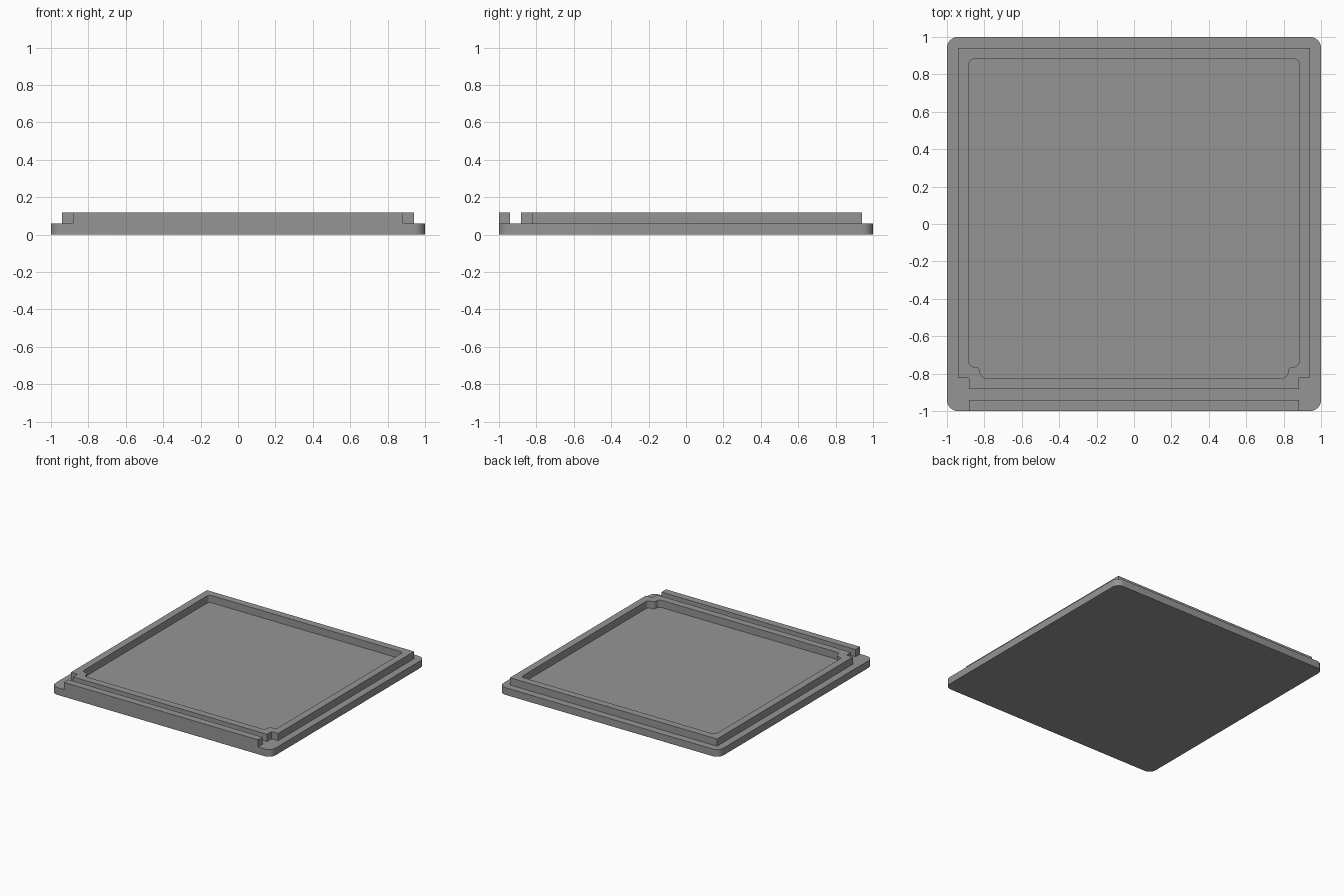
import bpy, bmesh, math
from mathutils import Vector

if "Cube" in bpy.data.objects:
    bpy.data.objects.remove(bpy.data.objects["Cube"])

T = 0.059          # wall and step thickness
grey = bpy.data.materials.new("plain grey")
grey.diffuse_color = (0.30, 0.30, 0.30, 1)
grey.use_nodes = True
grey.node_tree.nodes["Principled BSDF"].inputs["Base Color"].default_value = grey.diffuse_color


def rounded(points, steps=8):
    """Outline from (x, y, radius) corners, replacing each corner by an arc."""
    out = []
    for i, (x, y, r) in enumerate(points):
        p = Vector((x, y))
        if r == 0:
            out.append(p)
            continue
        a = (Vector(points[i - 1][:2]) - p).normalized()
        b = (Vector(points[(i + 1) % len(points)][:2]) - p).normalized()
        centre = p + (a + b) * r      # all corners are square
        for k in range(steps + 1):
            t = math.pi / 2 * k / steps
            out.append(centre - b * r * math.cos(t) - a * r * math.sin(t))
    return out


def prism(name, right_half, z0, z1):
    """Mirror a right-hand half outline (front to back) and extrude it."""
    pts = right_half + [(-x, y, r) for x, y, r in reversed(right_half)]
    bm = bmesh.new()
    face = bm.faces.new([bm.verts.new((p.x, p.y, z0)) for p in rounded(pts)])
    top = bmesh.ops.extrude_face_region(bm, geom=[face])["geom"]
    bmesh.ops.translate(bm, vec=(0, 0, z1 - z0),
                        verts=[v for v in top if isinstance(v, bmesh.types.BMVert)])
    bmesh.ops.recalc_face_normals(bm, faces=bm.faces)
    mesh = bpy.data.meshes.new(name)
    bm.to_mesh(mesh)
    bm.free()
    mesh.materials.append(grey)
    ob = bpy.data.objects.new(name, mesh)
    bpy.context.collection.objects.link(ob)
    return ob


def combine(target, tool, operation):
    """Apply a boolean and remove the tool object."""
    mod = target.modifiers.new(operation, "BOOLEAN")
    mod.operation, mod.solver, mod.object = operation, "EXACT", tool
    bpy.context.view_layer.objects.active = target
    bpy.ops.object.modifier_apply(modifier=mod.name)
    bpy.data.objects.remove(tool)


A, B, C = 1 - T, 1 - 2 * T, 1 - 3 * T     # successive inset lines

# Rounded base plate
tray = prism("tray_lid", [(1, -1, T), (1, 1, T)], 0, T)

# Raised rim block with notched front corners
rim = prism("rim", [(B, -B, 0), (B, -C, 0), (A, -C, 0), (A, A, 0)], T / 2, 2 * T)
combine(tray, rim, "UNION")

# Front lip strip, flush with the base front
lip = prism("front_lip", [(B, -1, 0), (B, -A, 0)], T / 2, 2 * T)
combine(tray, lip, "UNION")

# Shallow pocket following the rim at an even wall width
pocket = prism("pocket", [(C, -C, 0.03), (C, -C + T, 0.026),
                          (B, -C + T, 0.026), (B, B, 0.026)], T, 0.3)
combine(tray, pocket, "DIFFERENCE")

# Smooth arcs, sharp edges
bpy.ops.object.select_all(action="DESELECT")
tray.select_set(True)
bpy.context.view_layer.objects.active = tray
bpy.ops.object.shade_smooth_by_angle(angle=math.radians(30))
